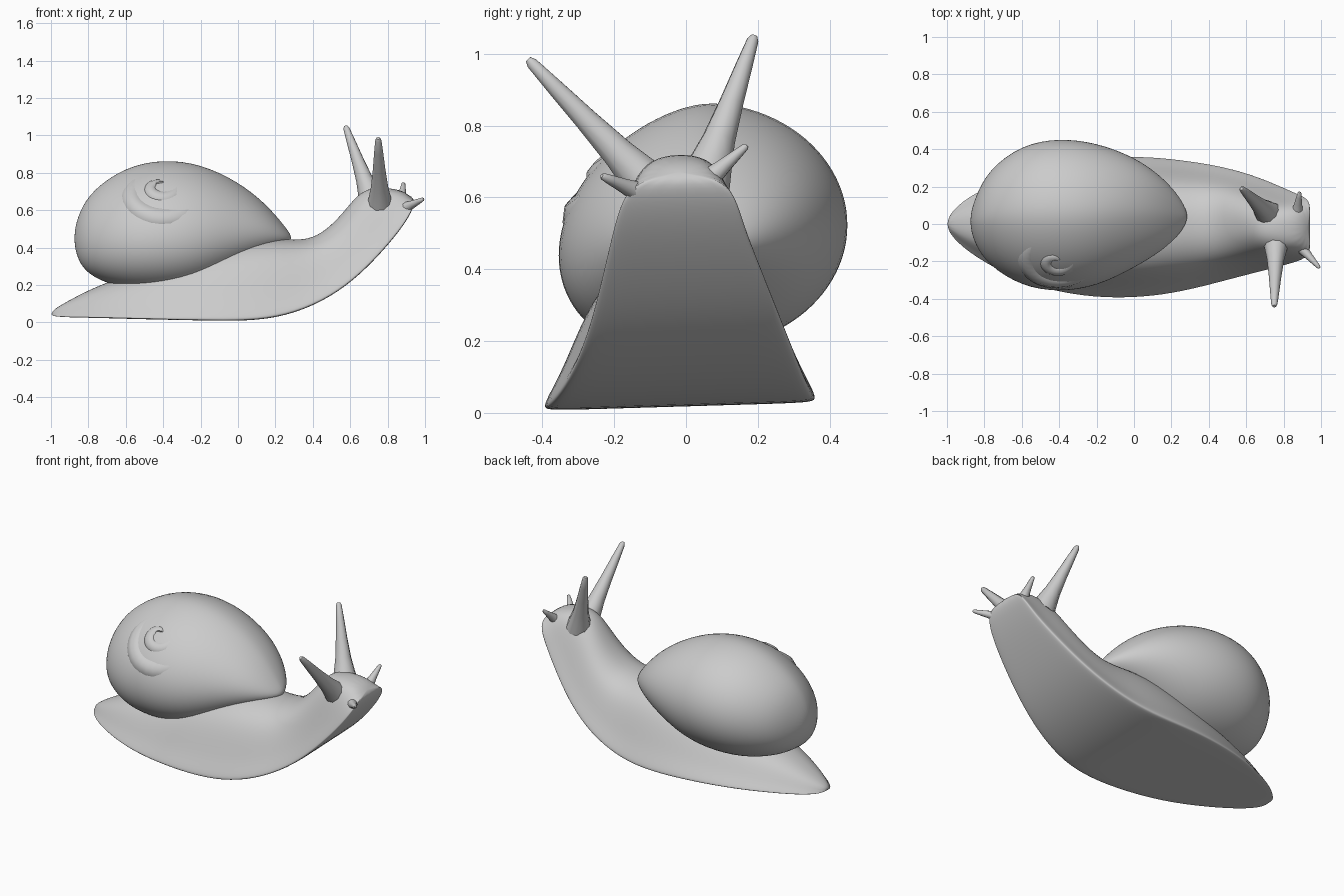
import bpy
from math import cos, sin, pi
from mathutils import Vector

cube = bpy.data.objects.get("Cube")
if cube:
    bpy.data.objects.remove(cube)

grey = bpy.data.materials.new("plain_grey")
grey.use_nodes = True
grey.diffuse_color = (0.6, 0.6, 0.6, 1)
grey.node_tree.nodes["Principled BSDF"].inputs["Base Color"].default_value = (0.6, 0.6, 0.6, 1)


def add_object(name, data):
    data.materials.append(grey)
    obj = bpy.data.objects.new(name, data)
    bpy.context.collection.objects.link(obj)
    return obj


def loft(name, rings):
    """Skin equal rings of points, cap both ends and smooth."""
    n = len(rings[0])
    verts = [p for ring in rings for p in ring]
    faces = [(i * n + j, i * n + (j + 1) % n, (i + 1) * n + (j + 1) % n, (i + 1) * n + j)
             for i in range(len(rings) - 1) for j in range(n)]
    faces += [tuple(reversed(range(n))), tuple(range(len(verts) - n, len(verts)))]
    mesh = bpy.data.meshes.new(name)
    mesh.from_pydata(verts, [], faces)
    mesh.polygons.foreach_set("use_smooth", [True] * len(faces))
    obj = add_object(name, mesh)
    sub = obj.modifiers.new("smooth", "SUBSURF")
    sub.levels = sub.render_levels = 2
    return obj


def tube(name, points, radii):
    """Round tapering tube along a path."""
    curve = bpy.data.curves.new(name, "CURVE")
    curve.dimensions = "3D"
    curve.bevel_depth = 1
    curve.bevel_resolution = 3
    curve.use_fill_caps = True
    spline = curve.splines.new("POLY")
    spline.points.add(len(points) - 1)
    for sp, p, r in zip(spline.points, points, radii):
        sp.co = (*p, 1)
        sp.radius = r
    return add_object(name, curve)


# Body: flat-soled section swept from the tail up the neck to the head
half = [(0.5, 0), (0.96, 0), (1, 0.02), (0.98, 0.08), (0.86, 0.28),
        (0.74, 0.55), (0.58, 0.82), (0.3, 0.97)]
profile = [(0, 0)] + half + [(0, 1)] + [(-u, v) for u, v in reversed(half)]
# sole x, sole z, back x, back z, half width, middle y
stations = [
    (-1, .025, -1, .05, .03, 0),
    (-.93, .02, -.92, .1, .12, 0),
    (-.75, .02, -.73, .2, .23, -.01),
    (-.5, .015, -.5, .27, .33, -.02),
    (-.2, .01, -.2, .38, .38, -.02),
    (.05, .005, .1, .45, .38, -.015),
    (.25, .03, .32, .43, .355, -.01),
    (.45, .105, .42, .45, .315, 0),
    (.62, .22, .52, .53, .27, 0),
    (.76, .36, .6, .63, .225, -.01),
    (.87, .49, .67, .705, .185, -.02),
    (.93, .585, .78, .715, .16, -.02),
    (.95, .645, .89, .695, .11, -.02),
]
rings = []
for bx, bz, tx, tz, w, cy in stations:
    ring = []
    for u, v in profile:
        y = cy + w * u
        ring.append((bx + (tx - bx) * v, y, bz + (tz - bz) * v + 0.03 * y + 0.01))
    rings.append(ring)
loft("body", rings)

# Shell: oval rings along x, leaning down on the right side
# x, low y, high y, low z, high z
ovals = [
    (-.875, -.02, .05, .41, .49),
    (-.85, -.11, .14, .32, .59),
    (-.78, -.22, .29, .245, .71),
    (-.6, -.335, .425, .185, .835),
    (-.4, -.365, .46, .175, .875),
    (-.2, -.335, .435, .2, .85),
    (0, -.235, .36, .3, .755),
    (.15, -.145, .255, .375, .635),
    (.25, -.05, .14, .42, .515),
    (.285, .02, .06, .44, .465),
]
sides = 24
rings = []
for x, y0, y1, z0, z1 in ovals:
    ring = []
    for k in range(sides):
        c, s = cos(2 * pi * k / sides), sin(2 * pi * k / sides)
        lean = 0.25 * (z1 - z0) / 2 * min(c, 0)
        ring.append((x, (y0 + y1) / 2 + (y1 - y0) / 2 * c * 1.01,
                     (z0 + z1) / 2 + (z1 - z0) / 2 * s * 1.01 + lean))
    rings.append(ring)
loft("shell", rings)

# Shell whorl: spiral ridge sunk into the shell around its apex
apex = Vector((-.42, -.2, .73))
out, across, up = Vector((0, -.6, .8)), Vector((1, 0, 0)), Vector((0, .8, .6))
points, radii = [], []
steps = 60
for i in range(steps + 1):
    t = i / steps
    r, a = 0.01 + 0.2 * t, 4 * pi * t + 1
    px, py = r * cos(a), r * sin(a)
    thick = 0.03 + 0.25 * r
    depth = px * px / 1.1 + py * py / 0.8 + thick - 0.018 * (1 - t)
    points.append(apex + across * px + up * py - out * depth)
    radii.append(thick)
tube("shell_whorl", points, radii)

# Tentacles: two long eye stalks and two short feelers, flared at the root
tentacles = [
    ("left_eye_stalk", (.72, .05, .64), (.575, .19, 1.05), .075),
    ("right_eye_stalk", (.76, -.08, .61), (.75, -.44, .985), .075),
    ("left_feeler", (.87, .04, .63), (.885, .17, .745), .045),
    ("right_feeler", (.87, -.1, .6), (.992, -.235, .66), .045),
]
for name, root, tip, size in tentacles:
    a, b = Vector(root), Vector(tip)
    tube(name, [a.lerp(b, t) for t in (0, .15, .3, .55, .8, .97, 1)],
         [size * f for f in (1, .8, .62, .45, .32, .22, .12)])
